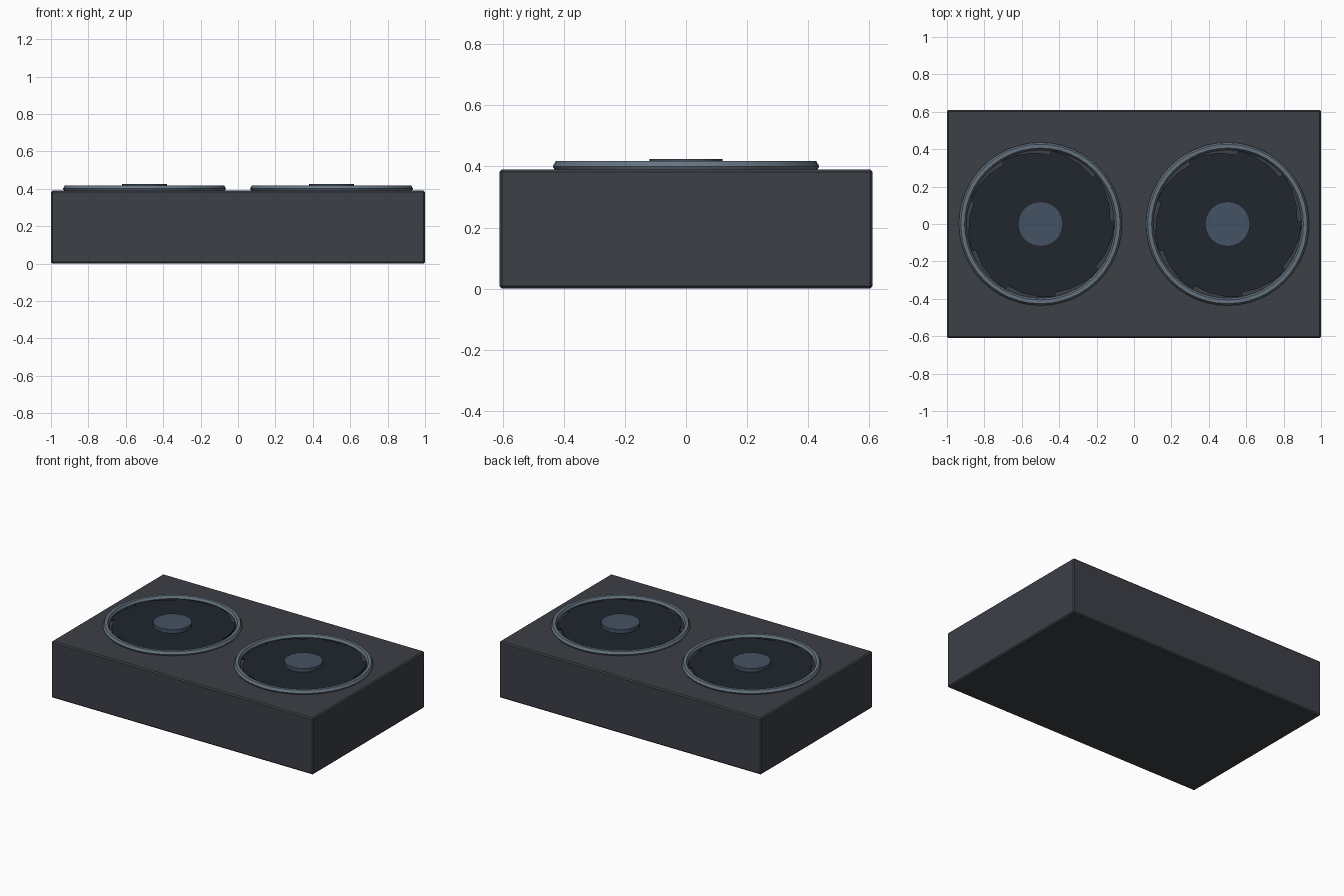
import bpy, bmesh
from math import cos, sin, radians

if "Cube" in bpy.data.objects:
    bpy.data.objects.remove(bpy.data.objects["Cube"])

W, D, H = 2.0, 1.22, 0.39      # housing size
FAN_X = 0.5                    # fan centre offset
BLADES = 9


def material(name, rgb):
    m = bpy.data.materials.new(name)
    m.diffuse_color = (*rgb, 1)
    m.use_nodes = True
    m.node_tree.nodes["Principled BSDF"].inputs["Base Color"].default_value = m.diffuse_color
    return m


casing = material("casing_dark", (0.045, 0.050, 0.062))
ring_mat = material("ring_steel", (0.13, 0.17, 0.21))
blade_mat = material("blade_black", (0.014, 0.020, 0.027))
hub_mat = material("hub_slate", (0.06, 0.085, 0.125))


def finish(name, mat, smooth=True):
    ob = bpy.context.object
    ob.name = name
    ob.data.materials.append(mat)
    if smooth:
        bpy.ops.object.shade_smooth_by_angle(angle=radians(35))
    return ob


# Housing: box with a tiny chamfer
bpy.ops.mesh.primitive_cube_add(size=1, location=(0, 0, H / 2))
bpy.context.object.scale = (W, D, H)
bpy.ops.object.transform_apply(location=False, rotation=False, scale=True)
housing = finish("housing", casing, smooth=False)
bevel = housing.modifiers.new("edge_chamfer", "BEVEL")
bevel.width = 0.008
bevel.segments = 1


def fan_blades(name, x):
    """Overlapping blades seen as one saw-toothed rotor."""
    bm = bmesh.new()
    verts = []
    step = 360 / BLADES
    for i in range(BLADES):
        for t, r in ((0, 0.374), (0.33, 0.382), (0.67, 0.390), (0.995, 0.398)):
            a = radians(2 + step * (i + t))
            verts.append(bm.verts.new((r * cos(a), r * sin(a), H - 0.005)))
    face = bm.faces.new(verts)
    top = bmesh.ops.extrude_face_region(bm, geom=[face])["geom"]
    bmesh.ops.translate(bm, vec=(0, 0, 0.015),
                        verts=[v for v in top if isinstance(v, bmesh.types.BMVert)])
    bmesh.ops.recalc_face_normals(bm, faces=bm.faces)
    mesh = bpy.data.meshes.new(name)
    bm.to_mesh(mesh)
    bm.free()
    ob = bpy.data.objects.new(name, mesh)
    ob.location.x = x
    mesh.materials.append(blade_mat)
    bpy.context.collection.objects.link(ob)


# Two fans: outer ring, blades and hub
for side, x in (("left", -FAN_X), ("right", FAN_X)):
    bpy.ops.mesh.primitive_torus_add(major_radius=0.416, minor_radius=0.02,
                                     major_segments=48, minor_segments=6,
                                     location=(x, 0, 0.40))
    finish(side + "_fan_ring", ring_mat).data.shade_smooth()
    fan_blades(side + "_fan_blades", x)
    bpy.ops.mesh.primitive_cylinder_add(radius=0.12, depth=0.04, vertices=32,
                                        location=(x, 0, 0.405))
    finish(side + "_fan_hub", hub_mat)
